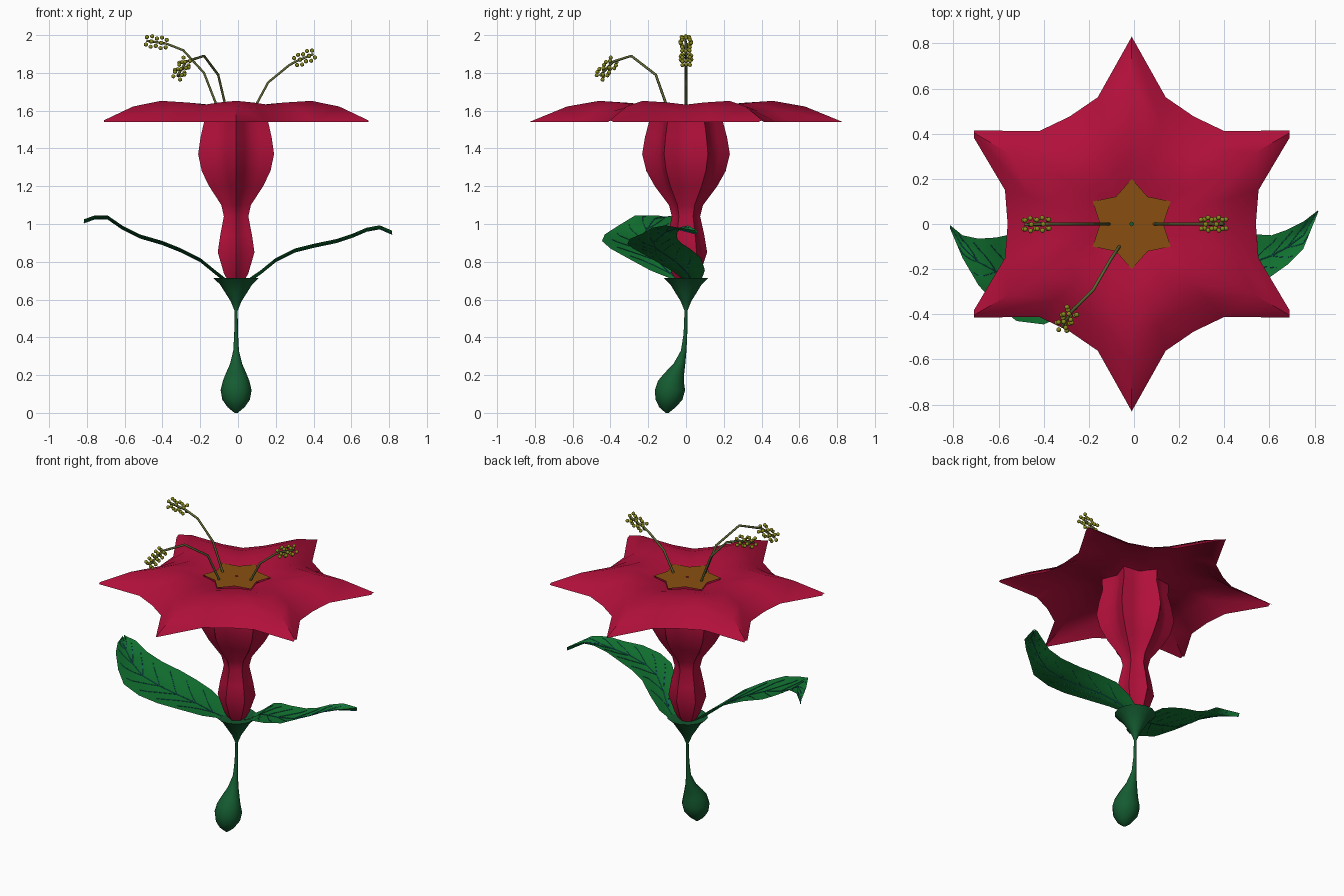
import bpy, bmesh, math
from mathutils import Vector

cube = bpy.data.objects.get("Cube")
if cube:
    bpy.data.objects.remove(cube)


def material(name, rgb):
    m = bpy.data.materials.new(name)
    m.use_nodes = True
    m.diffuse_color = (*rgb, 1)
    bsdf = m.node_tree.nodes["Principled BSDF"]
    bsdf.inputs["Base Color"].default_value = (*rgb, 1)
    bsdf.inputs["Roughness"].default_value = 0.7
    return m


CRIMSON = material("crimson", (0.44, 0.005, 0.043))
LEAF = material("leaf green", (0.006, 0.18, 0.032))
STEM = material("stem green", (0.007, 0.105, 0.03))
AMBER = material("amber", (0.25, 0.078, 0.005))
POLLEN = material("pollen olive", (0.25, 0.25, 0.012))
FILAMENT = material("filament olive", (0.11, 0.13, 0.035))
VEIN = material("vein teal", (0.01, 0.15, 0.2))


def finish(name, bm, mat, angle=40):
    me = bpy.data.meshes.new(name)
    bm.normal_update()
    bm.to_mesh(me)
    bm.free()
    me.materials.append(mat)
    me.shade_smooth()
    me.set_sharp_from_angle(angle=math.radians(angle))
    ob = bpy.data.objects.new(name, me)
    bpy.context.collection.objects.link(ob)
    return ob


def loft(bm, rings, closed=True):
    rows = [[bm.verts.new(p) for p in ring] for ring in rings]
    for a, b in zip(rows, rows[1:]):
        n = len(a)
        for i in range(n if closed else n - 1):
            j = (i + 1) % n
            bm.faces.new((a[i], a[j], b[j], b[i]))
    return rows


def tube(name, points, radius, mat):
    cu = bpy.data.curves.new(name, "CURVE")
    cu.dimensions = "3D"
    cu.bevel_depth = radius
    cu.bevel_resolution = 1
    cu.use_fill_caps = True
    sp = cu.splines.new("POLY")
    sp.points.add(len(points) - 1)
    for p, co in zip(sp.points, points):
        p.co = (*co, 1)
    cu.materials.append(mat)
    ob = bpy.data.objects.new(name, cu)
    bpy.context.collection.objects.link(ob)


# Six-pointed star ring: tip and notch radius, tip and notch height
CX = -0.01


def star(tip, notch, z_tip, z_notch, pinch=1.0):
    c, s = math.cos(math.pi / 6), math.sin(math.pi / 6)
    slope = notch * s / (tip - notch * c)
    side = pinch * slope * tip / (slope + math.tan(math.pi / 12)) / math.cos(math.pi / 12)
    z_side = z_notch * 0.45 + z_tip * 0.55
    pattern = ((tip, z_tip), (side, z_side), (notch, z_notch), (side, z_side))
    ring = []
    for i in range(24):
        r, z = pattern[i % 4]
        a = math.pi / 2 + i * math.pi / 12
        ring.append((CX + r * math.cos(a), r * math.sin(a), z))
    return ring


# Flower tube, flowing out into the petals
bm = bmesh.new()
tube_profile = ((0.69, 0.045, 0.038), (0.74, 0.075, 0.06), (0.85, 0.112, 0.088),
                (0.94, 0.097, 0.078), (1.04, 0.075, 0.06), (1.1, 0.09, 0.07),
                (1.2, 0.165, 0.12), (1.28, 0.21, 0.148), (1.37, 0.232, 0.16),
                (1.46, 0.217, 0.152), (1.54, 0.196, 0.14))
rings = [star(t, n, z, z) for z, t, n in tube_profile]
rings += [star(0.2, 0.14, 1.615, 1.61), star(0.31, 0.22, 1.642, 1.628),
          star(0.46, 0.33, 1.652, 1.632, 0.97), star(0.63, 0.44, 1.622, 1.6, 0.94),
          star(0.83, 0.55, 1.54, 1.54, 0.91)]
loft(bm, rings)
# Trim the four side tips square
for s in (-1, 1):
    bmesh.ops.bisect_plane(bm, geom=bm.verts[:] + bm.edges[:] + bm.faces[:],
                           plane_co=(CX + s * 0.7, 0, 0), plane_no=(s, 0, 0),
                           clear_outer=True)
finish("flower_petals", bm, CRIMSON)

# Flower core
bm = bmesh.new()
loft(bm, [star(0.2, 0.14, 1.621, 1.621), star(0.01, 0.007, 1.621, 1.621)])
finish("flower_core", bm, AMBER)

# Bulb, stem and calyx: height, y offset, radius
stem_profile = ((0.0, -0.1, 0.008), (0.03, -0.098, 0.045), (0.07, -0.09, 0.073),
                (0.12, -0.085, 0.082), (0.17, -0.08, 0.07), (0.21, -0.062, 0.054),
                (0.26, -0.035, 0.032), (0.33, -0.012, 0.015), (0.42, -0.003, 0.01),
                (0.54, 0, 0.008), (0.59, 0, 0.028), (0.64, 0, 0.06),
                (0.68, 0, 0.085), (0.715, 0, 0.122), (0.7, 0, 0.03))
bm = bmesh.new()
rows = loft(bm, [[(CX + r * math.cos(k * math.tau / 14), y + r * math.sin(k * math.tau / 14), z)
                  for k in range(14)] for z, y, r in stem_profile])
bm.faces.new(rows[0][::-1])
bm.faces.new(rows[-1])
finish("stem_and_calyx", bm, STEM)


# Leaves: distance out, height, inner edge y, outer edge y
def leaf(name, side, stations):
    def point(u, v, lift=0.0):
        i = min(int(u), len(stations) - 2)
        x, z, y0, y1 = (a + (b - a) * (u - i) for a, b in zip(stations[i], stations[i + 1]))
        crease = 0.02 * (1 - abs(2 * v - 1))
        return (side * x, y0 + (y1 - y0) * v, z - crease + lift)

    last = len(stations) - 1
    bm = bmesh.new()
    loft(bm, [[point(u, k / 4) for k in range(5)] for u in range(last + 1)], closed=False)
    finish(name, bm, LEAF, 60)
    # Midrib and branching veins
    tube(name + "_midrib", [point(u, 0.5, 0.001) for u in range(last + 1)], 0.0025, VEIN)
    for u in range(1, last - 1):
        for d in (-1, 1):
            path = [point(u + t * 1.3, 0.5 + d * t * 0.38, 0.001) for t in (0, 0.25, 0.5, 0.77, 1)]
            tube(f"{name}_vein", path, 0.0018, VEIN)


leaf("right_leaf", -1, ((0.05, 0.7, 0.03, -0.05), (0.12, 0.755, 0.03, -0.19),
                        (0.2, 0.82, 0.02, -0.31), (0.3, 0.87, 0, -0.4),
                        (0.4, 0.91, -0.02, -0.445), (0.52, 0.945, -0.04, -0.43),
                        (0.61, 0.99, -0.06, -0.36), (0.69, 1.045, -0.065, -0.27),
                        (0.76, 1.045, -0.05, -0.15), (0.815, 1.025, -0.005, -0.02)))
leaf("left_leaf", 1, ((0.04, 0.7, 0.08, 0), (0.12, 0.755, 0.1, -0.08),
                      (0.2, 0.82, 0.08, -0.19), (0.3, 0.87, 0.02, -0.28),
                      (0.4, 0.895, -0.02, -0.31), (0.52, 0.92, -0.045, -0.3),
                      (0.61, 0.95, -0.05, -0.23), (0.68, 0.98, -0.025, -0.18),
                      (0.75, 0.993, 0.01, -0.11), (0.815, 0.965, 0.06, 0.05)))


# Stamens: bent filament with a cluster of pollen beads along its end
def stamen(name, path):
    tube(name + "_filament", path, 0.007, FILAMENT)
    a, b = Vector(path[-2]), Vector(path[-1])
    axis = (b - a).normalized()
    u = axis.orthogonal().normalized()
    w = axis.cross(u)
    bm = bmesh.new()
    for row in range(5):
        for k in range(4):
            ang = k * math.pi / 2 + row * math.pi / 4
            pos = a.lerp(b, row / 4) + (u * math.cos(ang) + w * math.sin(ang)) * 0.028
            ball = bmesh.ops.create_icosphere(bm, subdivisions=2, radius=0.011)
            bmesh.ops.translate(bm, verts=ball["verts"], vec=pos)
    finish(name + "_pollen", bm, POLLEN)


stamen("right_stamen", [(-0.11, 0, 1.62), (-0.18, 0, 1.8), (-0.29, 0, 1.92),
                        (-0.38, 0, 1.955), (-0.485, -0.003, 1.97)])
stamen("left_stamen", [(0.09, 0, 1.62), (0.16, 0, 1.75), (0.27, 0, 1.84),
                       (0.305, 0, 1.86), (0.4, 0, 1.9)])
stamen("front_stamen", [(-0.065, -0.1, 1.62), (-0.105, -0.16, 1.79), (-0.18, -0.29, 1.89),
                        (-0.275, -0.385, 1.86), (-0.32, -0.455, 1.785)])
